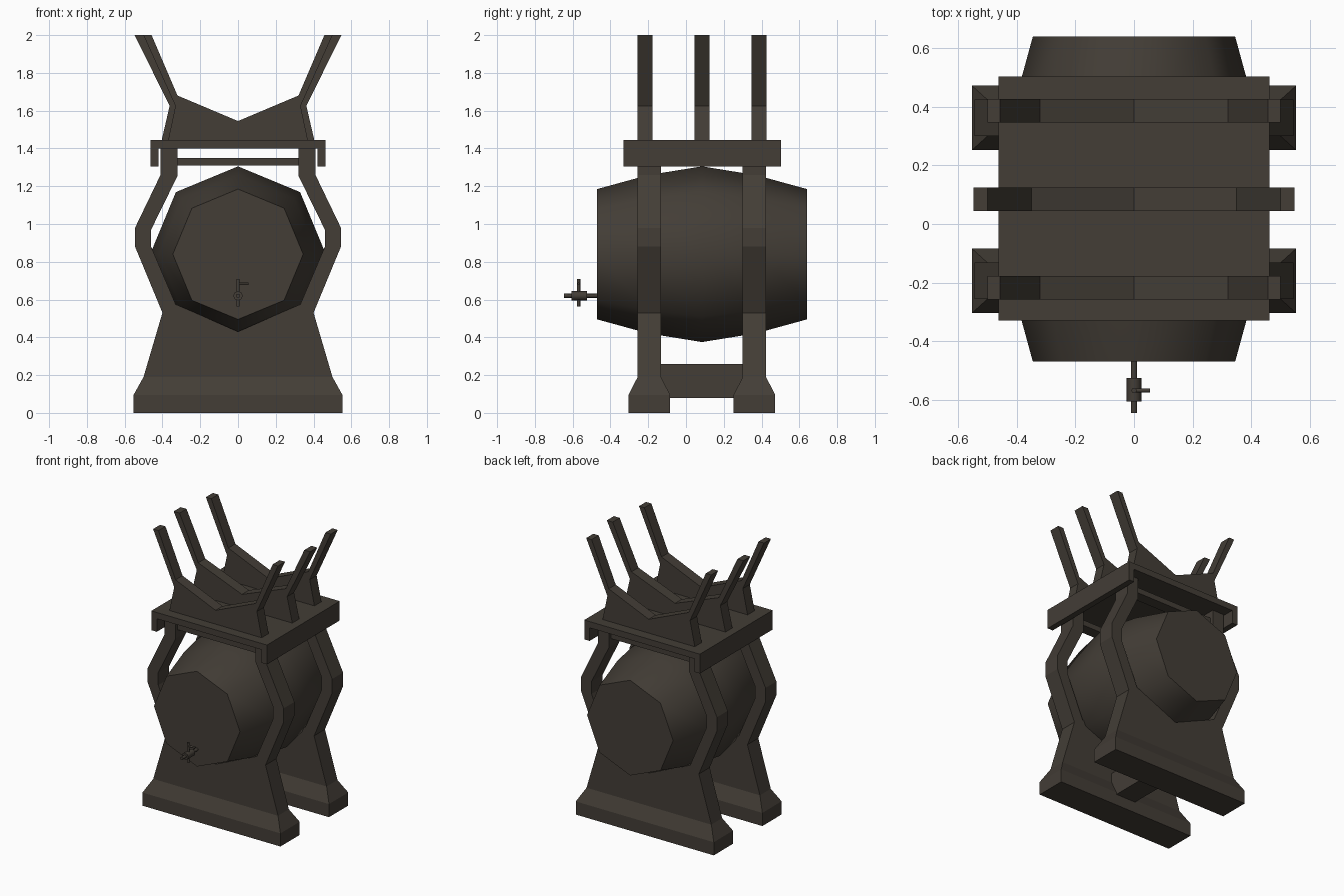
import bpy, bmesh, math
from mathutils import Matrix

if "Cube" in bpy.data.objects:
    bpy.data.objects.remove(bpy.data.objects["Cube"])

mat = bpy.data.materials.new("dark brown")
mat.diffuse_color = (0.056, 0.047, 0.037, 1)
mat.use_nodes = True
mat.node_tree.nodes["Principled BSDF"].inputs["Base Color"].default_value = mat.diffuse_color


def finish(name, bm, smooth=None):
    bmesh.ops.recalc_face_normals(bm, faces=bm.faces)
    me = bpy.data.meshes.new(name)
    bm.to_mesh(me)
    bm.free()
    me.materials.append(mat)
    ob = bpy.data.objects.new(name, me)
    bpy.context.collection.objects.link(ob)
    if smooth:
        bpy.ops.object.select_all(action='DESELECT')
        ob.select_set(True)
        bpy.context.view_layer.objects.active = ob
        bpy.ops.object.shade_smooth_by_angle(angle=math.radians(smooth))
    return ob


def loft(name, rings, smooth=None):
    """Skin a list of equal-length point rings and cap both ends."""
    bm = bmesh.new()
    vs = [[bm.verts.new(p) for p in r] for r in rings]
    n = len(vs[0])
    for a, b in zip(vs, vs[1:]):
        for i in range(n):
            j = (i + 1) % n
            bm.faces.new((a[i], a[j], b[j], b[i]))
    bm.faces.new(vs[0])
    bm.faces.new(vs[-1])
    return finish(name, bm, smooth)


def slab(name, half, y0, y1, s=1):
    """Mirror a half profile in x and extrude it along y."""
    full = half + [(-x, z) for x, z in reversed(half) if x > 0]
    return loft(name, [[(x * s, y, z) for x, z in full] for y in (y0, y1)])


def box(name, x0, x1, y0, y1, z0, z1):
    return loft(name, [[(x0, y0, z), (x1, y0, z), (x1, y1, z), (x0, y1, z)] for z in (z0, z1)])


def rod(name, loc, r, length, axis, sides=8):
    rot = {'x': Matrix.Rotation(math.pi / 2, 4, 'Y'),
           'y': Matrix.Rotation(math.pi / 2, 4, 'X'), 'z': Matrix()}[axis]
    bm = bmesh.new()
    bmesh.ops.create_cone(bm, cap_ends=True, segments=sides, radius1=r, radius2=r,
                          depth=length, matrix=Matrix.Translation(loc) @ rot)
    return finish(name, bm, 50)


# barrel: eight sides, bulging in the middle
loft("barrel", [[(r * math.sin(k * math.pi / 4), y, 0.84 + r * math.cos(k * math.pi / 4))
                 for k in range(8)]
                for y, r in ((-0.47, 0.345), (-0.2, 0.419), (0.085, 0.465),
                             (0.37, 0.419), (0.64, 0.345))], 50)

# two stands with flared feet and curved arms
stand = [(0.5, 0.19), (0.40, 0.53), (0.545, 0.88), (0.545, 0.98), (0.41, 1.26), (0.41, 1.40),
         (0.32, 1.40), (0.32, 1.255), (0.46, 0.97), (0.46, 0.88), (0.33, 0.575), (0, 0.43)]
for label, y in (("front", -0.194), ("back", 0.362)):
    slab(label + "_stand", stand, y - 0.062, y + 0.062)
    loft(label + "_foot", [[(-w, y - d, z), (w, y - d, z), (w, y + d, z), (-w, y + d, z)]
                           for w, d, z in ((0.553, 0.11, 0), (0.553, 0.11, 0.095),
                                           (0.5, 0.062, 0.19))])
    box(label + "_crossbar", -0.33, 0.33, y - 0.04, y + 0.04, 1.31, 1.35)

# brace between the stands, under the barrel
box("lower_brace", -0.08, 0.08, -0.14, 0.31, 0.08, 0.26)

# top board with side rails
box("top_board", -0.463, 0.463, -0.33, 0.503, 1.40, 1.445)
for s, label in ((-1, "left"), (1, "right")):
    box(label + "_rail", s * 0.42, s * 0.463, -0.33, 0.503, 1.305, 1.40)

# three V-shaped cradles with raised arms, the middle one wider
cradle = [(0.405, 1.44), (0.362, 1.625), (0.547, 2.0), (0.50, 2.0), (0.35, 1.68), (0, 1.545)]
for label, y, s in (("front", -0.217, 0.915), ("middle", 0.085, 1), ("back", 0.387, 0.915)):
    slab(label + "_cradle", cradle, y - 0.04, y + 0.04, s)

# tap
rod("tap_pipe", (0, -0.555, 0.62), 0.011, 0.18, 'y')
rod("tap_body", (0, -0.565, 0.62), 0.025, 0.08, 'y')
rod("tap_stem", (0, -0.568, 0.635), 0.009, 0.145, 'z')
rod("tap_handle", (0.025, -0.568, 0.683), 0.007, 0.06, 'x')
